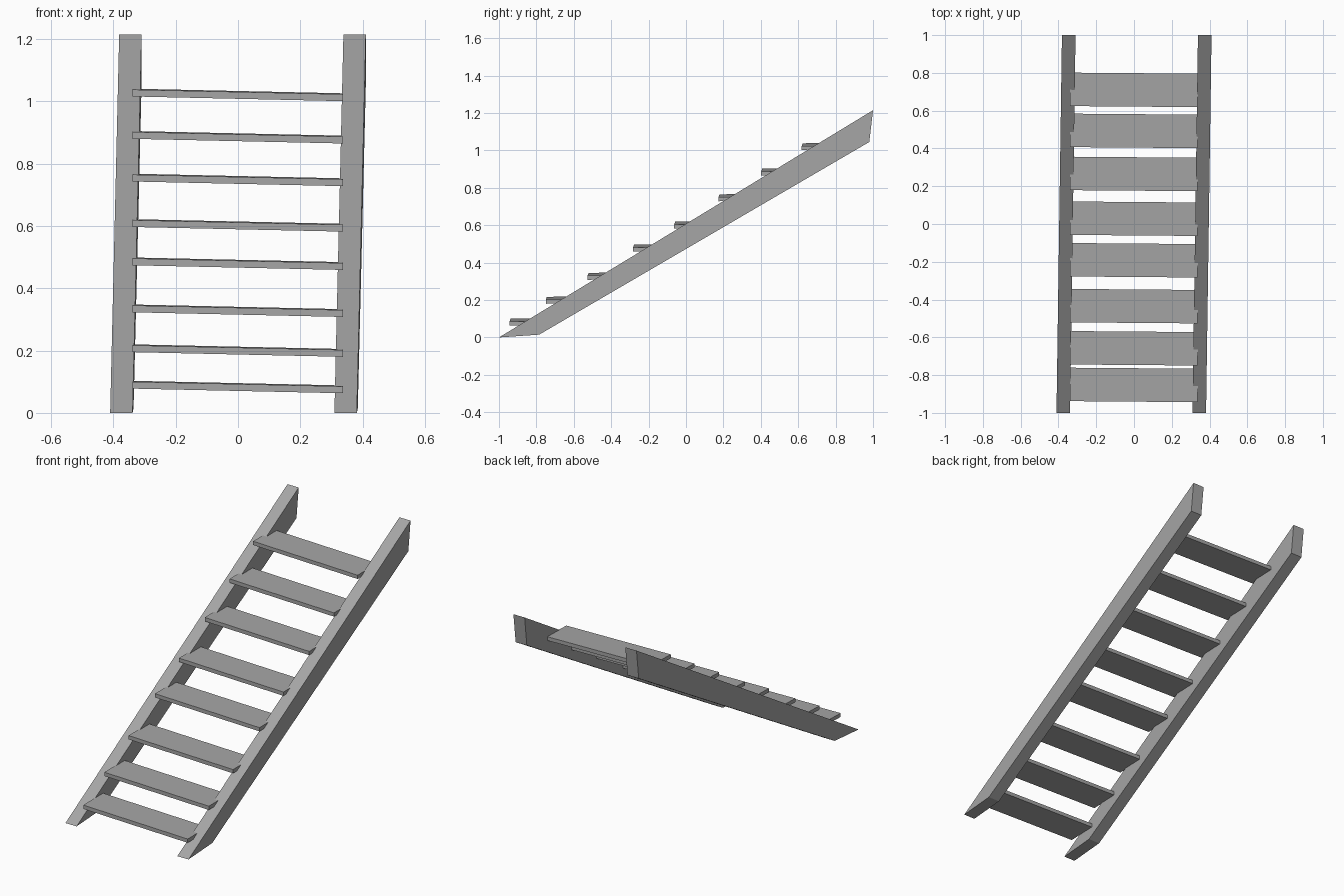
import bpy
import bmesh
from mathutils import Matrix, Vector

cube = bpy.data.objects.get("Cube")
if cube:
    bpy.data.objects.remove(cube, do_unlink=True)

# One plain grey for the whole staircase
grey = bpy.data.materials.new("plain grey")
grey.use_nodes = True
colour = (0.38, 0.38, 0.38, 1)
grey.diffuse_color = colour
grey.node_tree.nodes["Principled BSDF"].inputs["Base Color"].default_value = colour

SKEW = 0.0145  # sideways drift of the flight from front to back


def add_object(name, bm, location=(0, 0, 0)):
    bmesh.ops.recalc_face_normals(bm, faces=bm.faces)
    mesh = bpy.data.meshes.new(name)
    bm.to_mesh(mesh)
    bm.free()
    mesh.materials.append(grey)
    obj = bpy.data.objects.new(name, mesh)
    obj.location = location
    bpy.context.collection.objects.link(obj)


# Sloping side rails, extruded from one side profile
RAIL_PROFILE = [(-1, 0), (-0.785, 0.015), (0.98, 1.045), (1, 1.215)]
RAIL_WIDTH = 0.072


def add_rail(name, centre_x):
    bm = bmesh.new()
    inner = centre_x - RAIL_WIDTH / 2
    side = bm.faces.new([bm.verts.new((inner + SKEW * y, y, z)) for y, z in RAIL_PROFILE])
    extruded = bmesh.ops.extrude_face_region(bm, geom=[side], use_keep_orig=True)
    moved = [v for v in extruded["geom"] if isinstance(v, bmesh.types.BMVert)]
    bmesh.ops.translate(bm, verts=moved, vec=Vector((RAIL_WIDTH, 0, 0)))
    add_object(name, bm)


add_rail("right_rail", -0.36)
add_rail("left_rail", 0.36)

# Treads: slightly tilted boards let into the rails
TREADS = [(-0.852, 0.083), (-0.658, 0.2), (-0.435, 0.328), (-0.192, 0.479),
          (0.028, 0.602), (0.265, 0.748), (0.493, 0.885), (0.71, 1.021)]
tilt = Matrix(((1, SKEW, 0), (-0.008, 1, 0), (-0.022, 0.017, 1)))

for number, (y, z) in enumerate(TREADS, 1):
    bm = bmesh.new()
    bmesh.ops.create_cube(bm, size=1)
    bmesh.ops.scale(bm, verts=bm.verts, vec=Vector((0.676, 0.177, 0.022)))
    for v in bm.verts:
        v.co = tilt @ v.co
    add_object(f"tread_{number}", bm, (0, y, z))
